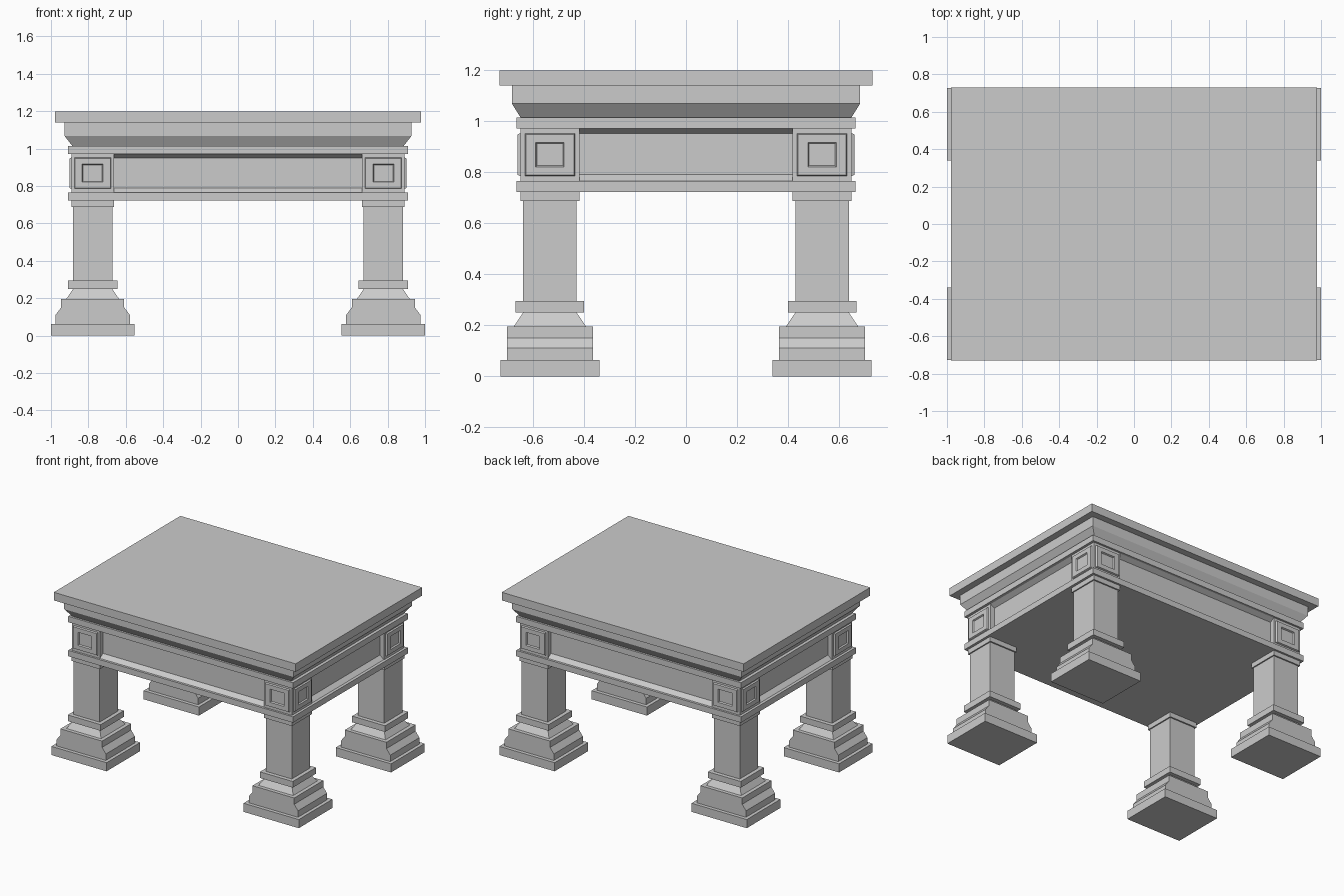
import bpy, bmesh
from math import pi
from mathutils import Matrix, Vector


def loft(name, rings, matrix=Matrix()):
    """Closed solid through rectangular rings (half x, half y, z)."""
    bm = bmesh.new()
    loops = [[bm.verts.new((sx * hx, sy * hy, z))
              for sx, sy in ((-1, -1), (1, -1), (1, 1), (-1, 1))]
             for hx, hy, z in rings]
    for a, b in zip(loops, loops[1:]):
        for i in range(4):
            j = (i + 1) % 4
            bm.faces.new((a[i], a[j], b[j], b[i]))
    bm.faces.new(loops[0][::-1])
    bm.faces.new(loops[-1])
    bm.transform(matrix)
    bmesh.ops.recalc_face_normals(bm, faces=bm.faces[:])
    mesh = bpy.data.meshes.new(name)
    bm.to_mesh(mesh)
    bm.free()
    ob = bpy.data.objects.new(name, mesh)
    bpy.context.collection.objects.link(ob)
    return ob


LX, LY = 0.777, 0.533      # leg centre
BX, BY = 0.89, 0.649       # outer faces of the corner blocks
R = 0.035                  # apron recess

# Table top with its stepped and sloped cornice
loft("table_top", [(0.978, 0.731, 1.138), (0.978, 0.731, 1.197)])
loft("cornice", [(0.886, 0.648, 1.014), (0.928, 0.682, 1.068), (0.928, 0.682, 1.138)])
loft("upper_band", [(0.909, 0.663, 0.971), (0.909, 0.663, 1.014)])

# Recessed apron with sloped lips, and the lower band closing the underside
loft("apron", [(BX - 0.003, BY - 0.003, 0.765), (BX - R, BY - R, 0.79),
               (BX - R, BY - R, 0.95), (BX - 0.003, BY - 0.003, 0.971)])
loft("lower_band", [(0.909, 0.663, 0.722), (0.909, 0.663, 0.765)])

# Stepped leg profile and raised picture-frame ornament
LEG = [(0.2235, 0.194, 0), (0.2235, 0.194, 0.063),
       (0.199, 0.168, 0.063), (0.199, 0.168, 0.11),
       (0.1685, 0.168, 0.15), (0.1685, 0.168, 0.196),
       (0.141, 0.141, 0.196), (0.105, 0.105, 0.249),
       (0.133, 0.134, 0.249), (0.133, 0.134, 0.294),
       (0.105, 0.105, 0.294), (0.105, 0.105, 0.687),
       (0.114, 0.1155, 0.687), (0.114, 0.1155, 0.722)]
FRAME = [(0.098, 0.083, -0.01), (0.098, 0.083, 0.002), (0.094, 0.079, 0.011),
         (0.056, 0.048, 0.011), (0.051, 0.043, 0.001)]

for sx in (-1, 1):
    for sy in (-1, 1):
        at = Matrix.Translation((sx * LX, sy * LY, 0))
        loft("leg", LEG, at)
        loft("corner_block", [(0.1135, 0.1155, 0.765), (0.1135, 0.1155, 0.971)], at)
        # Ornaments on the two outward faces of each block
        up = Matrix.Rotation(pi / 2, 4, 'X')     # local z now faces -y
        for pos, turn in (((sx * LX, sy * BY, 0.868), 0 if sy < 0 else pi),
                          ((sx * BX, sy * LY, 0.868), sx * pi / 2)):
            loft("block_frame", FRAME,
                 Matrix.Translation(Vector(pos)) @ Matrix.Rotation(turn, 4, 'Z') @ up)
